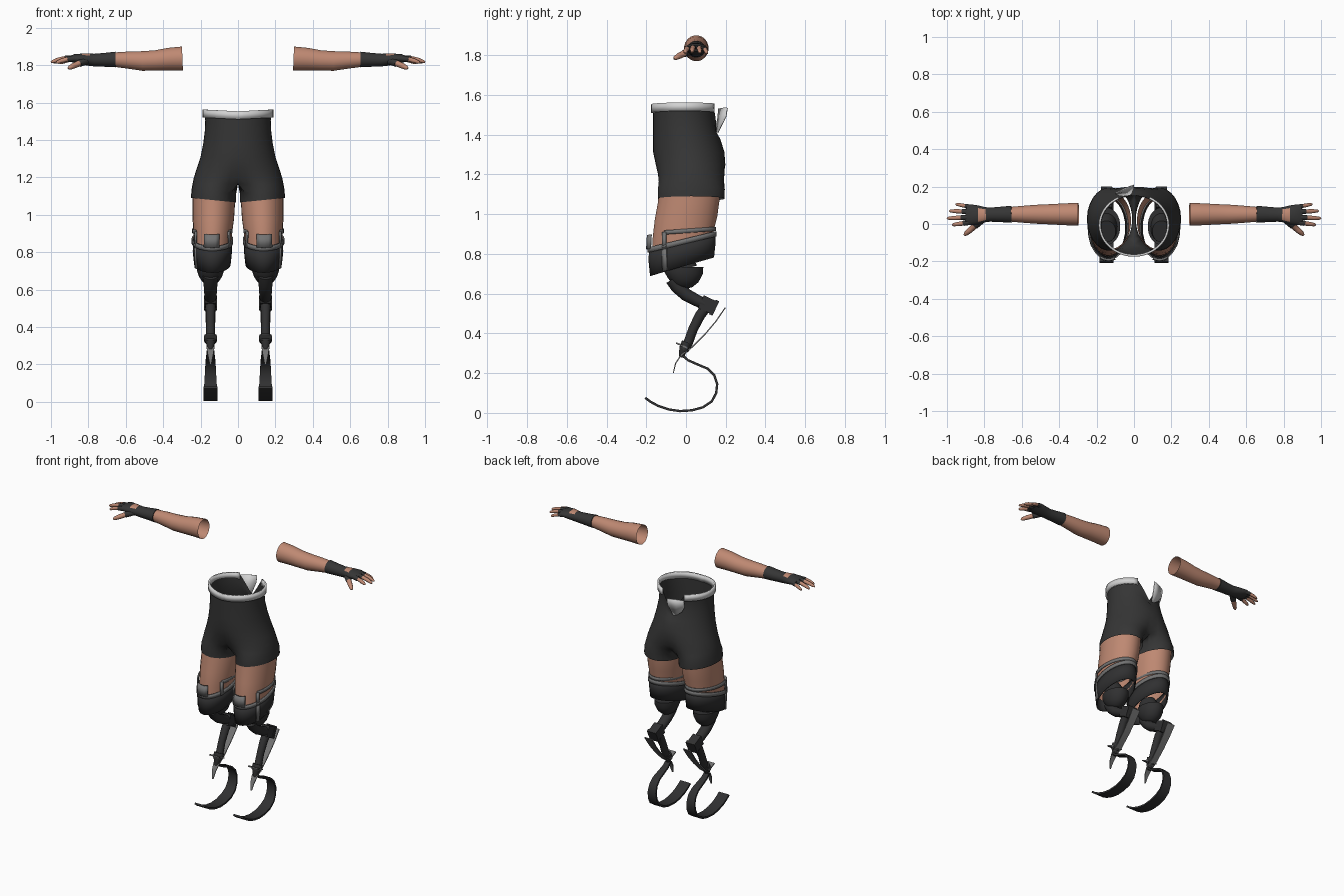
import bpy, bmesh
from math import sin, cos, radians, pi
from mathutils import Vector

if "Cube" in bpy.data.objects:
    bpy.data.objects.remove(bpy.data.objects["Cube"])


def material(name, r, g, b):
    m = bpy.data.materials.new(name)
    m.use_nodes = True
    m.diffuse_color = (r, g, b, 1)
    m.node_tree.nodes["Principled BSDF"].inputs["Base Color"].default_value = (r, g, b, 1)
    return m


SKIN = material("skin", .52, .25, .17)
CLOTH = material("dark cloth", .036, .036, .036)
CARBON = material("carbon", .03, .03, .031)
BELT = material("light grey", .64, .64, .64)
STRAP = material("strap grey", .17, .17, .17)
LEG_X = .147


def finish(name, bm, mats, mirror=True, thick=0, angle=40):
    bmesh.ops.recalc_face_normals(bm, faces=bm.faces)
    mesh = bpy.data.meshes.new(name)
    bm.to_mesh(mesh)
    bm.free()
    for m in mats:
        mesh.materials.append(m)
    ob = bpy.data.objects.new(name, mesh)
    bpy.context.collection.objects.link(ob)
    if thick:
        s = ob.modifiers.new("thickness", 'SOLIDIFY')
        s.thickness, s.offset = thick, 0
    if mirror:
        ob.modifiers.new("mirror", 'MIRROR').use_clip = True
    bpy.ops.object.select_all(action='DESELECT')
    ob.select_set(True)
    bpy.context.view_layer.objects.active = ob
    bpy.ops.object.shade_smooth_by_angle(angle=radians(angle))
    return ob


def loft(rings, closed=True, caps=False, rule=None):
    """Skin a list of point rings; rule(ring index, face) gives a material slot."""
    bm = bmesh.new()
    rows = [[bm.verts.new(p) for p in r] for r in rings]
    n = len(rows[0])
    for i in range(len(rows) - 1):
        for j in range(n if closed else n - 1):
            k = (j + 1) % n
            f = bm.faces.new((rows[i][j], rows[i][k], rows[i + 1][k], rows[i + 1][j]))
            if rule:
                f.material_index = rule(i, f)
    if caps:
        bm.faces.new(rows[0])
        f = bm.faces.new(rows[-1])
        if rule:
            f.material_index = rule(len(rows) - 2, f)
    return bm


def sweep(name, path, sizes, mats, axis=(1, 0, 0), n=14, caps=True, rule=None, angle=40):
    """Sweep an ellipse (n=4: a rectangle) along a path; sizes are half widths."""
    path = [Vector(p) for p in path]
    rings = []
    for i, p in enumerate(path):
        t = (path[min(i + 1, len(path) - 1)] - path[max(i - 1, 0)]).normalized()
        u = Vector(axis)
        u = (u - t * u.dot(t)).normalized()
        v = t.cross(u)
        a, b = sizes[i] if n > 4 else (sizes[i][0] * 1.414, sizes[i][1] * 1.414)
        rings.append([p + u * a * cos(2 * pi * (j + .5) / n) + v * b * sin(2 * pi * (j + .5) / n)
                      for j in range(n)])
    return finish(name, loft(rings, caps=caps, rule=rule), mats, angle=angle)


def in_leg(*yz):
    return [(LEG_X, y, z) for y, z in yz]


# Shorts: half of the pelvis, then a closed leg; mirrored
OUT, INN = 20, 8


def pelvis_point(j, rx, yf, yb):
    a = pi * j / OUT
    return Vector((rx * sin(a), (yf + yb) / 2 - (yb - yf) / 2 * cos(a), 0))


def leg_point(j, cx, rx, yc, ry):
    a = radians(-50 + 280 * j / OUT) if j <= OUT else radians(230 + 80 * (j - OUT) / INN)
    return Vector((cx + rx * sin(a), yc - ry * cos(a), 0))


def waist_z(p, z, low=1.38):
    # V notch at the back of the waist
    top = 1.555 + .05 * (abs(p.x) - .1)
    if p.y > 0:
        top -= .13 * max(0, 1 - abs(p.x) / .085)
    return z if z < low else low + (z - low) * (top - low) / (1.555 - low)


pelvis = [(1.555, .179, -.165, .153), (1.5, .175, -.165, .15), (1.44, .178, -.165, .156),
          (1.38, .186, -.165, .172), (1.31, .2, -.165, .194), (1.25, .216, -.16, .205),
          (1.2, .23, -.155, .207), (1.165, .238, -.15, .206)]
blend = [0, 0, 0, 0, 0, .12, .35, .6]
rings = []
for (z, rx, yf, yb), w in zip(pelvis, blend):
    row = []
    for j in range(OUT + 1):
        p = pelvis_point(j, rx, yf, yb).lerp(leg_point(j, .128, .118, .027, .17), w)
        if j in (0, OUT):
            p.x = 0
        p.z = waist_z(p, z)
        row.append(p)
    rings.append(row)
bm = loft(rings, closed=False)
front, back = rings[-1][0], rings[-1][OUT]
crotch = rings[-1] + [back.lerp(front, k / INN) for k in range(1, INN)]
legs = [crotch]
for z, cx, rx, yc, ry in [(1.125, .129, .119, .027, .169), (1.078, .131, .121, .026, .169)]:
    row = [leg_point(j, cx, rx, yc, ry) for j in range(OUT + INN)]
    for p in row:
        p.z = z + .1 * (p.x - .13)
    legs.append(row)
lower = loft(legs)
tmp = bpy.data.meshes.new("tmp")
lower.to_mesh(tmp)
lower.free()
bm.from_mesh(tmp)
bpy.data.meshes.remove(tmp)
bmesh.ops.remove_doubles(bm, verts=bm.verts, dist=.0005)
finish("shorts", bm, [CLOTH], angle=60)

# Waistband, stopping at the notch, and the folded flap behind it
last = OUT - 3
rows = []
for z in (1.558, 1.515):
    row = [pelvis_point(j, .183, -.169, .157) for j in range(last + 1)]
    for p in row:
        p.z = z + .05 * (abs(p.x) - .1)
    rows.append(row)
finish("waistband", loft(rows, closed=False), [BELT], thick=.012)
flap = [[(-.1, .165, 1.53), (-.05, .19, 1.535), (0, .208, 1.535)],
        [(-.1, .16, 1.48), (-.05, .175, 1.48), (0, .2, 1.49)],
        [(-.075, .152, 1.44), (-.04, .155, 1.415), (-.015, .16, 1.41)]]
finish("waistband_flap", loft(flap, closed=False), [BELT], mirror=False, thick=.006)

# Thighs, open at both ends
thigh = []
for z, cx, rx, yc, ry, tilt in [(1.13, .13, .114, .02, .155, 0), (1.06, .13, .114, .013, .155, 0),
                                (.98, .132, .111, 0, .158, .05), (.9, .135, .103, -.014, .155, .15),
                                (.81, .137, .096, -.02, .152, .25)]:
    row = [leg_point(j, cx, rx, yc, ry) for j in range(OUT + INN)]
    for p in row:
        p.z = z + tilt * p.y
    thigh.append(row)
finish("thigh", loft(thigh), [SKIN], angle=60)


# Sockets and straps wrap the thigh on tilted rings
def band(name, edges, mat, start=0, end=360, thick=.008, n=28):
    full = end - start == 360
    rows = []
    for z, slope, grow in edges:
        row = []
        for j in range(n if full else n + 1):
            a = radians(start + (end - start) * j / n)
            y = -.02 - (.163 + grow) * cos(a)
            row.append((.137 + (.1 + grow) * sin(a), y, z + slope * y))
        rows.append(row)
    finish(name, loft(rows, closed=full), [mat], thick=thick)


band("socket", [(.862, .246, 0), (.81, .27, .001), (.742, .295, -.006)], CARBON)
band("main_strap", [(.878, .24, .007), (.852, .24, .007)], STRAP)
band("upper_strap", [(.926, .07, .004), (.905, .07, .004)], STRAP, 58, 302)
band("outer_strap_riser", [(.918, .07, .005), (.85, .24, .008)], STRAP, 54, 62, n=2)
band("inner_strap_riser", [(.918, .07, .005), (.85, .24, .008)], STRAP, 298, 306, n=2)
band("outer_socket_strip", [(.87, .24, .008), (.745, .295, .003)], STRAP, 54, 63, n=2)
band("front_plate", [(.94, .24, .008), (.87, .24, .012)], STRAP, -19, 23, n=4, thick=.012)

# Knee cup with the plug that joins it to the socket
sweep("socket_plug", in_leg((-.04, .79), (-.02, .72)), [(.05, .06), (.06, .08)], [CARBON], n=20)
sweep("knee_cup", in_leg((-.012, .735), (-.012, .705), (-.016, .67), (-.022, .645), (-.025, .632)),
      [(.074, .1), (.074, .098), (.062, .08), (.045, .055), (.025, .03)], [CARBON], n=24)

# Jointed shin
sweep("upper_link", in_leg((-.065, .675), (-.04, .635), (0, .595), (.05, .568), (.11, .54)),
      [(.04, .04), (.038, .037), (.035, .032), (.033, .03), (.03, .028)], [CARBON])
sweep("rear_joint", in_leg((.075, .56), (.15, .525)), [(.03, .036), (.03, .034)], [CARBON], n=4)
sweep("joint_rim", in_leg((.133, .533), (.15, .525)), [(.034, .04), (.034, .04)], [CARBON], n=4)
sweep("shin", in_leg((.115, .55), (.07, .49), (.035, .42), (.01, .35), (-.012, .315)),
      [(.027, .026), (.026, .026), (.023, .024), (.024, .024), (.027, .022)], [CARBON])
sweep("ankle_collar", in_leg((.005, .355), (-.01, .32)), [(.034, .027), (.034, .026)], [CARBON])
sweep("ankle_clip", in_leg((-.05, .352), (.01, .325)), [(.036, .004), (.036, .004)], [STRAP], n=4)
sweep("ankle_tip", in_leg((-.012, .325), (-.024, .28)), [(.028, .022), (.012, .012)], [CARBON])

# Thin curved strut behind the shin
sweep("strut", in_leg((.198, .53), (.15, .46), (.095, .395), (.03, .33), (-.025, .29),
                      (-.052, .25), (-.064, .2)),
      [(.03, .003), (.027, .003), (.024, .003), (.022, .003), (.021, .003), (.014, .003), (.004, .002)],
      [STRAP], n=4)

# Running blade
sweep("blade", in_leg((-.015, .288), (.01, .265), (.06, .243), (.11, .222), (.142, .19), (.157, .145),
                      (.152, .1), (.13, .058), (.085, .028), (.03, .013), (-.03, .009), (-.085, .017),
                      (-.14, .035), (-.18, .057), (-.205, .076)),
      [(.018 + .02 * min(1, i / 8), .006) for i in range(15)], [CARBON], n=4, angle=35)

# Forearm
sweep("forearm", [(.297, .052, 1.835), (.37, .052, 1.832), (.44, .052, 1.825), (.51, .052, 1.822),
                  (.59, .052, 1.827), (.68, .052, 1.83)],
      [(.062, .065), (.059, .061), (.055, .055), (.052, .053), (.046, .046), (.038, .037)],
      [SKIN], axis=(0, 1, 0), n=20, caps=False)


# Fingerless glove with an opening on the back of the hand
def opening(i, f):
    c = f.calc_center_median()
    return 1 if i == 3 and c.z > 1.85 and abs(c.y - .05) < .03 else 0


sweep("glove", [(.655, .052, 1.83), (.72, .051, 1.828), (.77, .05, 1.827), (.795, .05, 1.829),
                (.835, .048, 1.832), (.875, .05, 1.835), (.9, .053, 1.834)],
      [(.046, .042), (.041, .037), (.038, .034), (.041, .033), (.052, .03), (.056, .024), (.05, .014)],
      [CLOTH, SKIN], axis=(0, 1, 0), n=20, rule=opening)


# Fingers: gloved at the base, bare beyond
def digit(name, base, tip, r, drop):
    a, b = Vector(base), Vector(tip)
    path = [a.lerp(b, t) + Vector((0, 0, drop * t * (1 - t) * 4)) for t in (0, .4, .42, .7, .93, 1)]
    sweep(name, path, [(r * k, r * k) for k in (1.1, 1.08, .92, .88, .65, .25)], [CLOTH, SKIN],
          axis=(0, 1, 0), n=10, rule=lambda i, f: int(i > 1))


digit("index_finger", (.87, .01, 1.835), (.972, -.005, 1.812), .0135, .006)
digit("middle_finger", (.87, .037, 1.838), (1, .03, 1.815), .0135, .008)
digit("ring_finger", (.87, .065, 1.837), (.988, .07, 1.812), .013, .008)
digit("little_finger", (.865, .09, 1.832), (.953, .106, 1.808), .0115, .006)
digit("thumb", (.81, .025, 1.822), (.908, -.06, 1.782), .0175, .003)
